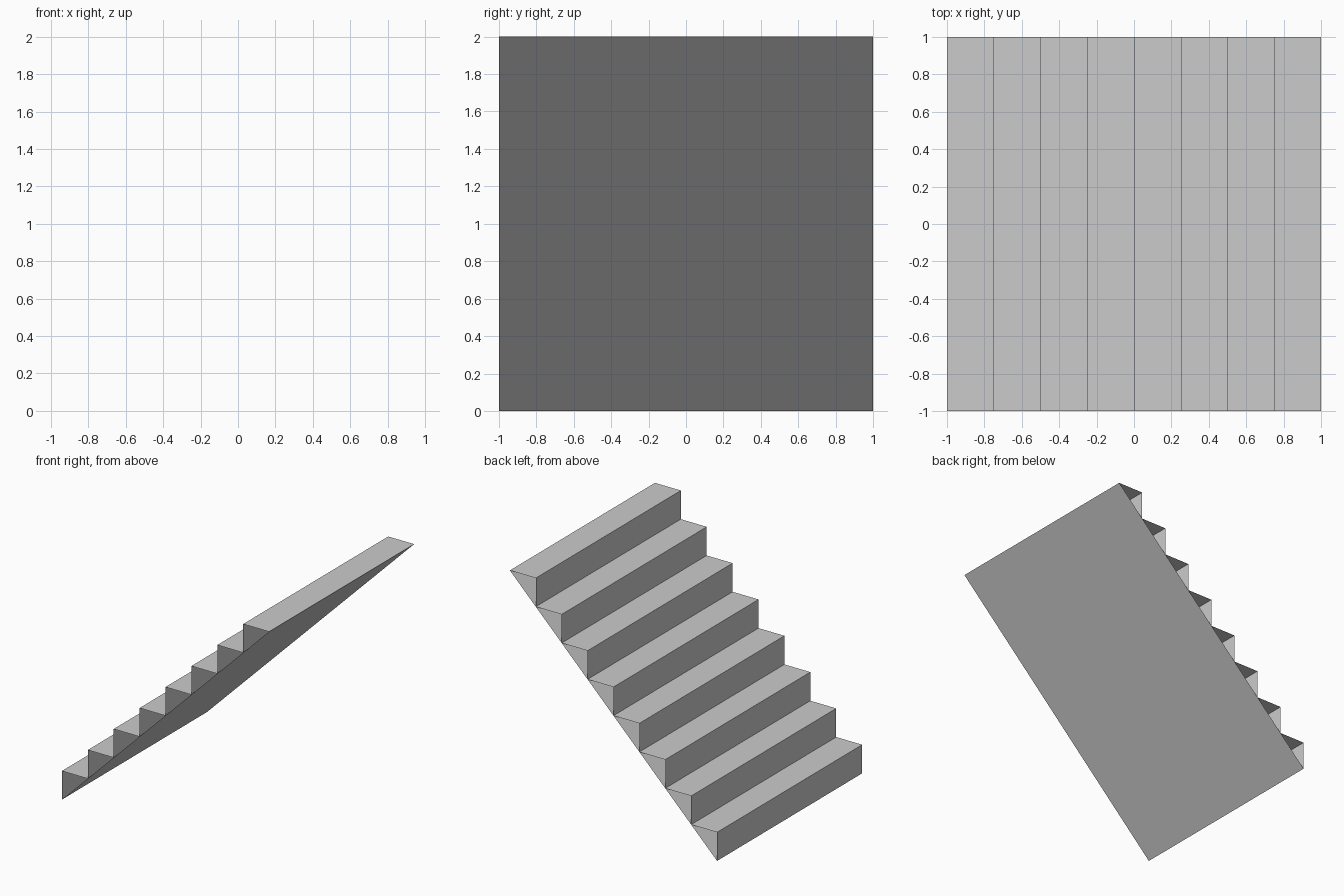
import bpy, bmesh

if "Cube" in bpy.data.objects:
    bpy.data.objects.remove(bpy.data.objects["Cube"])

STEPS = 8
SIZE = 2 / STEPS      # rise and run of each step
HALF_WIDTH = 1.0


def extruded_sheet(name, profile):
    """Sweep an open x-z profile across y, leaving the ends open."""
    bm = bmesh.new()
    rows = [[bm.verts.new((x, y, z)) for x, z in profile]
            for y in (-HALF_WIDTH, HALF_WIDTH)]
    front, back = rows
    for i in range(len(profile) - 1):
        bm.faces.new((front[i], front[i + 1], back[i + 1], back[i]))
    mesh = bpy.data.meshes.new(name)
    bm.to_mesh(mesh)
    bm.free()
    obj = bpy.data.objects.new(name, mesh)
    bpy.context.collection.objects.link(obj)
    return obj


# Zigzag of risers and treads, climbing towards +x
zigzag = [(-1, 0)]
for i in range(STEPS):
    x, z = -1 + i * SIZE, (i + 1) * SIZE
    zigzag += [(x, z), (x + SIZE, z)]
extruded_sheet("steps", zigzag)

# Sloping underside, through the inner corners of the steps
extruded_sheet("underside", [(1, 2), (-1, 0)])
